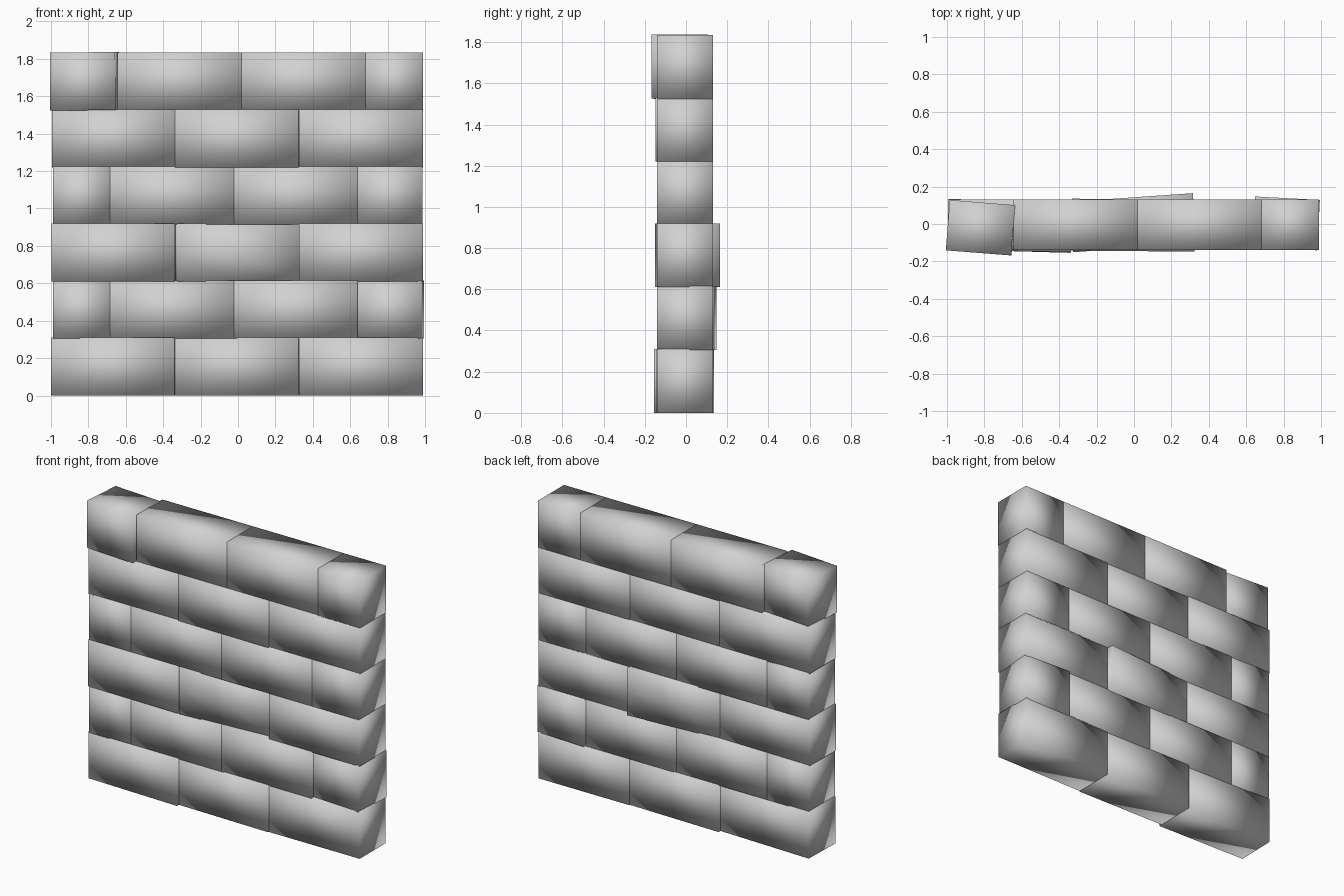
import bpy, bmesh
from math import radians
from mathutils import Matrix, Vector

cube = bpy.data.objects.get("Cube")
if cube:
    bpy.data.objects.remove(cube, do_unlink=True)

stone = bpy.data.materials.new("stone_grey")
stone.use_nodes = True
stone.diffuse_color = (0.64, 0.64, 0.64, 1)
bsdf = stone.node_tree.nodes["Principled BSDF"]
bsdf.inputs["Base Color"].default_value = (0.64, 0.64, 0.64, 1)
bsdf.inputs["Roughness"].default_value = 0.8

DEPTH = 0.27
ROW = 0.305


def brick(name, x0, x1, z0, y=-0.005, turn=0, tilt=0, cuts=0):
    """A soft-shaded block, turned about z and tilted about y."""
    bm = bmesh.new()
    bmesh.ops.create_cube(bm, size=1)
    bmesh.ops.scale(bm, vec=(x1 - x0, DEPTH, ROW + 0.005), verts=bm.verts)
    if cuts:
        bmesh.ops.subdivide_edges(bm, edges=bm.edges[:], cuts=cuts, use_grid_fill=True)
    spin = Matrix.Rotation(radians(turn), 4, "Z") @ Matrix.Rotation(radians(tilt), 4, "Y")
    centre = Vector(((x0 + x1) / 2, y, z0 + (ROW + 0.005) / 2))
    bm.transform(Matrix.Translation(centre) @ spin)
    for face in bm.faces:
        face.smooth = True
    mesh = bpy.data.meshes.new(name)
    bm.to_mesh(mesh)
    bm.free()
    mesh.materials.append(stone)
    obj = bpy.data.objects.new(name, mesh)
    bpy.context.collection.objects.link(obj)


# Joint positions of each course, from the bottom up
long_course = (-0.995, -0.335, 0.325, 0.988)
split_course = (-0.99, -0.685, -0.022, 0.64, 0.987)
top_course = (-0.995, -0.645, 0.018, 0.682, 0.99)
courses = [long_course, split_course, long_course, split_course, long_course, top_course]

# Bricks that sit askew, by course and place
askew = {
    (0, 0): dict(turn=-1.6, y=-0.01),
    (0, 1): dict(turn=-1.0, y=-0.005),
    (1, 3): dict(turn=-3.0, y=0.003),
    (2, 0): dict(turn=-0.8, y=-0.01),
    (2, 1): dict(turn=4.0, y=0.007, cuts=1),
    (4, 1): dict(turn=-0.5, y=-0.01),
    (5, 0): dict(turn=-4.5, y=-0.02, tilt=-0.4),
}

for r, joints in enumerate(courses):
    for i, (x0, x1) in enumerate(zip(joints, joints[1:])):
        brick(f"brick_course_{r + 1}_{i + 1}", x0, x1, r * ROW, **askew.get((r, i), {}))
